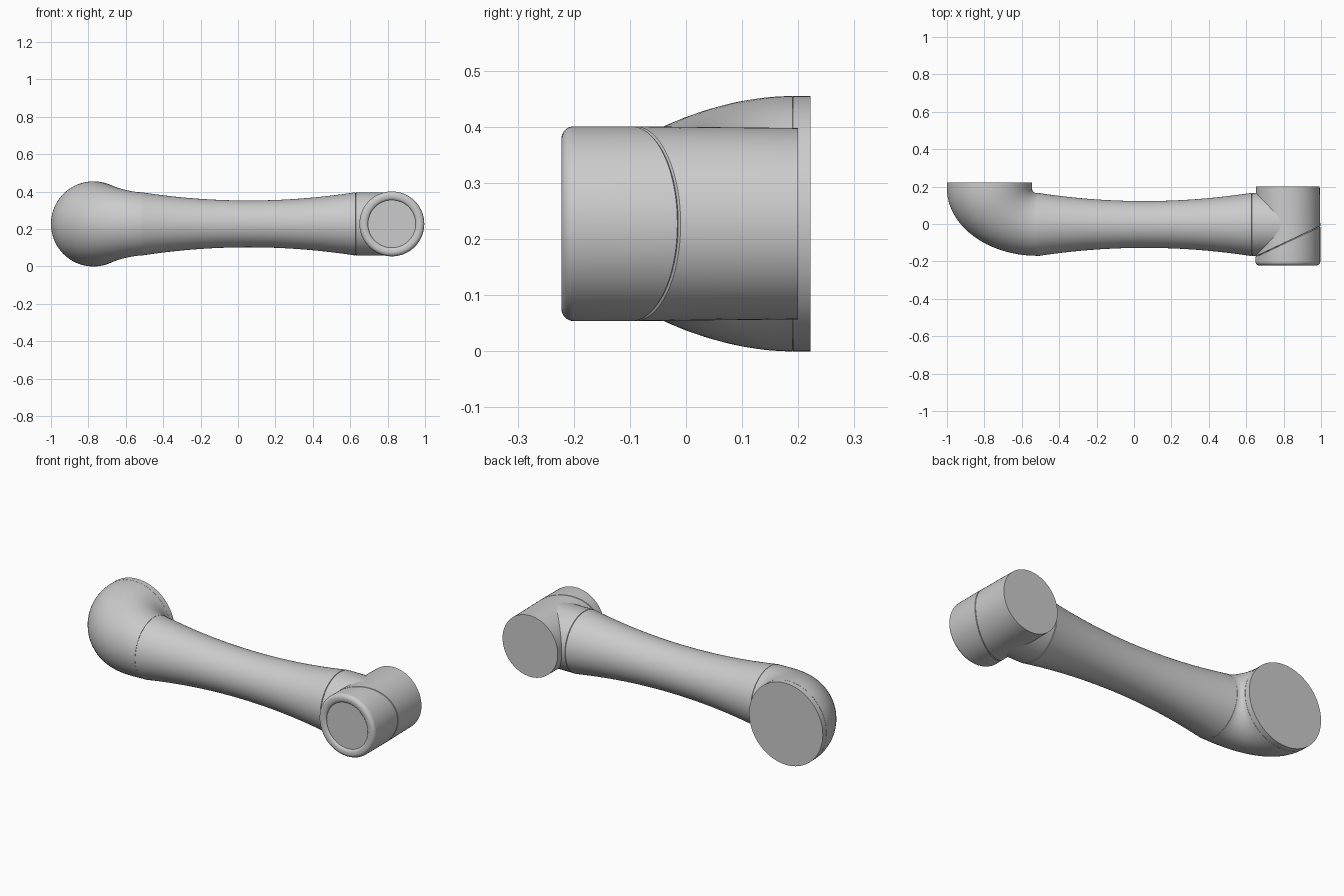
import bpy, bmesh, math
from mathutils import Vector

if "Cube" in bpy.data.objects:
    bpy.data.objects.remove(bpy.data.objects["Cube"])

N = 72
ZC = 0.2275
UP = Vector((0, 0, 1))


def ring(center, u, v):
    """Elliptical section spanned by half-axes u and v."""
    return [center + u * math.cos(a) + v * math.sin(a)
            for a in (2 * math.pi * i / N for i in range(N))]


def loft(name, rings):
    """Skin a list of sections and cap both ends."""
    bm = bmesh.new()
    loops = [[bm.verts.new(p) for p in r] for r in rings]
    for a, b in zip(loops, loops[1:]):
        for i in range(N):
            j = (i + 1) % N
            bm.faces.new((a[i], a[j], b[j], b[i]))
    bm.faces.new(loops[0])
    bm.faces.new(loops[-1])
    bmesh.ops.recalc_face_normals(bm, faces=bm.faces)
    mesh = bpy.data.meshes.new(name)
    bm.to_mesh(mesh)
    bm.free()
    obj = bpy.data.objects.new(name, mesh)
    bpy.context.collection.objects.link(obj)
    bpy.ops.object.select_all(action='DESELECT')
    obj.select_set(True)
    bpy.context.view_layer.objects.active = obj
    bpy.ops.object.shade_smooth_by_angle(angle=math.radians(35))
    return obj


def x_ring(x, r):
    return ring(Vector((x, -0.0025, ZC)), Vector((0, r, 0)), UP * r)


def y_ring(cx, y, r, slope=0):
    return ring(Vector((cx, y, ZC)), Vector((r, slope * r, 0)), UP * r)


# Flat mounting disc on the back of the elbow
DX, DR = -0.7725, 0.2275
loft("mounting_disc", [y_ring(DX, y, r) for y, r in
                       ((0.189, DR - 0.003), (0.191, DR), (0.2215, DR))])

# Elbow: sections swing from the disc round to the grip
elbow = []
for i in range(25):
    t = math.pi / 2 * i / 24
    c, s = math.cos(t), max(0.0, math.sin(t))
    outer = Vector((-0.517 - 0.483 * c, 0.19 - 0.36 * s, ZC))
    inner = Vector((-0.517 - 0.028 * c, 0.19 - 0.025 * s, ZC))
    w = 0.1685 + 0.059 * max(0.0, c) ** 1.4
    elbow.append(ring((outer + inner) / 2, (outer - inner) / 2, UP * w))
loft("elbow", elbow)

# Waisted grip, thinnest in the middle
X0, X1, GR = -0.515, 0.628, 0.169
xm, half = (X0 + X1) / 2, (X1 - X0) / 2
grip = [x_ring(X0 - 0.002, GR - 0.004)]
for i in range(33):
    k = -1 + 2 * i / 32
    grip.append(x_ring(xm + k * half, 0.125 + (GR - 0.125) * k * k))
grip.append(x_ring(X1 + 0.002, GR - 0.004))
loft("grip", grip)

# Straight neck running into the cylinder
loft("neck", [x_ring(0.63, GR - 0.003), x_ring(0.632, GR), x_ring(0.8, GR)])

# Upright cylinder, split by a slanted seam into a rear socket and front cap
CX, CR, SY, SL = 0.8225, 0.1735, -0.094, 0.47
loft("rear_socket", [y_ring(CX, SY + 0.0005, CR - 0.003, SL),
                     y_ring(CX, SY + 0.003, CR, SL),
                     y_ring(CX, 0.2, CR - 0.003)])

# Front cap with a rounded rim and a shallow dished face
cap = [y_ring(CX, SY, CR - 0.003, SL), y_ring(CX, SY - 0.003, CR, SL)]
B = 0.022
for i in range(9):
    a = math.pi / 2 * i / 8
    cap.append(y_ring(CX, -0.2 - B * math.sin(a), CR - B + B * math.cos(a)))
for i in range(1, 7):
    a = math.pi / 2 * i / 6
    cap.append(y_ring(CX, -0.222 + 0.012 * (1 - math.cos(a)),
                      CR - B - 0.004 - 0.02 * math.sin(a)))
loft("front_cap", cap)
